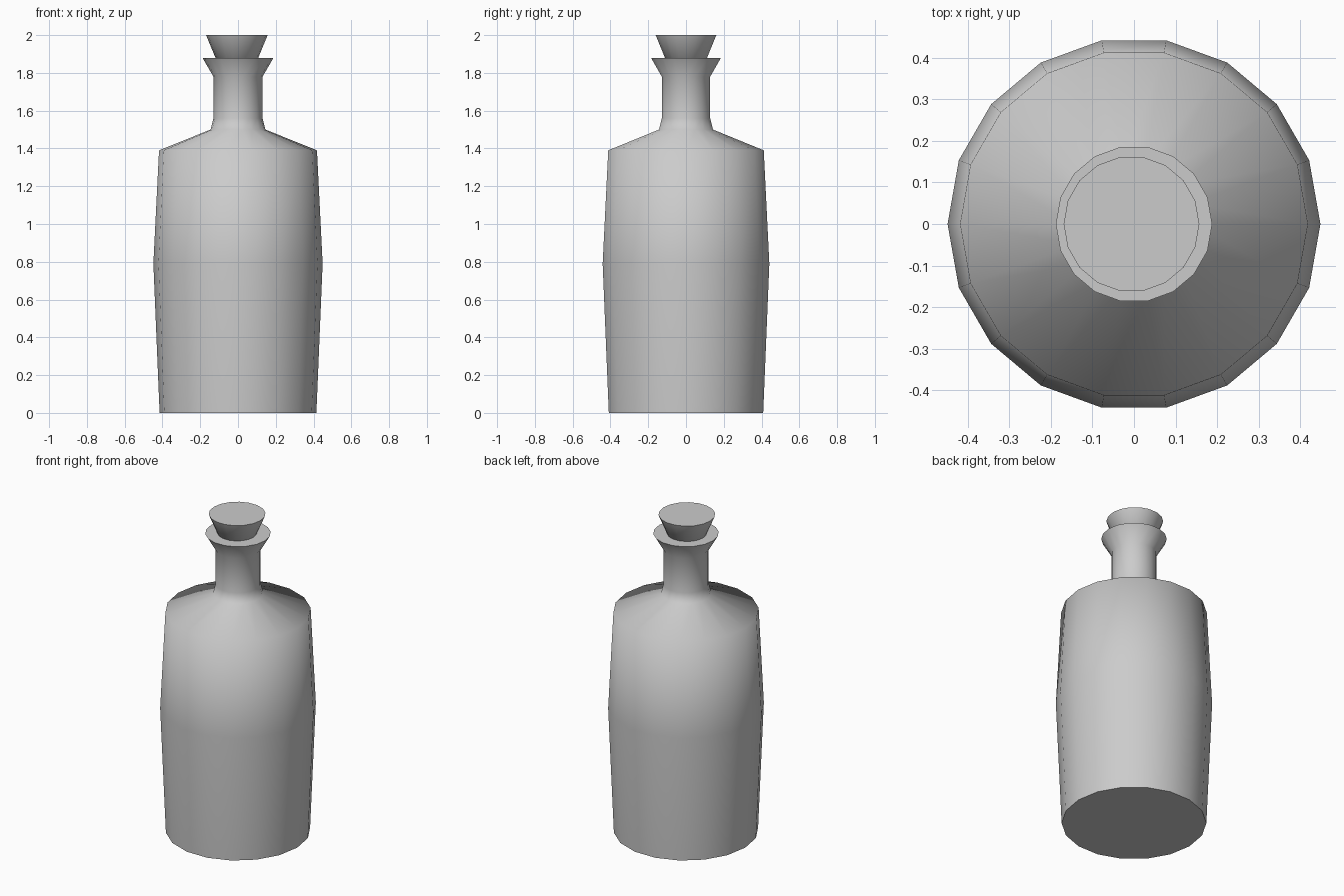
import bpy, bmesh
from math import cos, sin, tau, radians

if "Cube" in bpy.data.objects:
    bpy.data.objects.remove(bpy.data.objects["Cube"])

SIDES = 18


def lathe(name, profile, x=0.0):
    """Revolve (radius, z) points around a vertical axis and cap both ends."""
    bm = bmesh.new()
    rings = [[bm.verts.new((x + r * cos(tau * i / SIDES), r * sin(tau * i / SIDES), z))
              for i in range(SIDES)] for r, z in profile]
    for low, high in zip(rings, rings[1:]):
        for i in range(SIDES):
            j = (i + 1) % SIDES
            bm.faces.new((low[i], low[j], high[j], high[i]))
    bm.faces.new(rings[0][::-1])
    bm.faces.new(rings[-1])
    mesh = bpy.data.meshes.new(name)
    bm.to_mesh(mesh)
    bm.free()
    obj = bpy.data.objects.new(name, mesh)
    bpy.context.collection.objects.link(obj)
    # Soft shoulder, crisp rims
    bpy.ops.object.select_all(action='DESELECT')
    obj.select_set(True)
    bpy.context.view_layer.objects.active = obj
    bpy.ops.object.shade_smooth_by_angle(angle=radians(75))
    return obj


# Bottle: bulging body, sloped shoulder, straight neck, flared lip
lathe("bottle", [(0.415, 0), (0.448, 0.79), (0.418, 1.39), (0.145, 1.50),
                 (0.13, 1.56), (0.13, 1.78), (0.188, 1.88)])

# Tapered stopper, sunk into the neck and very slightly off centre
lathe("stopper", [(0.08, 1.80), (0.163, 2.0)], x=-0.006)
